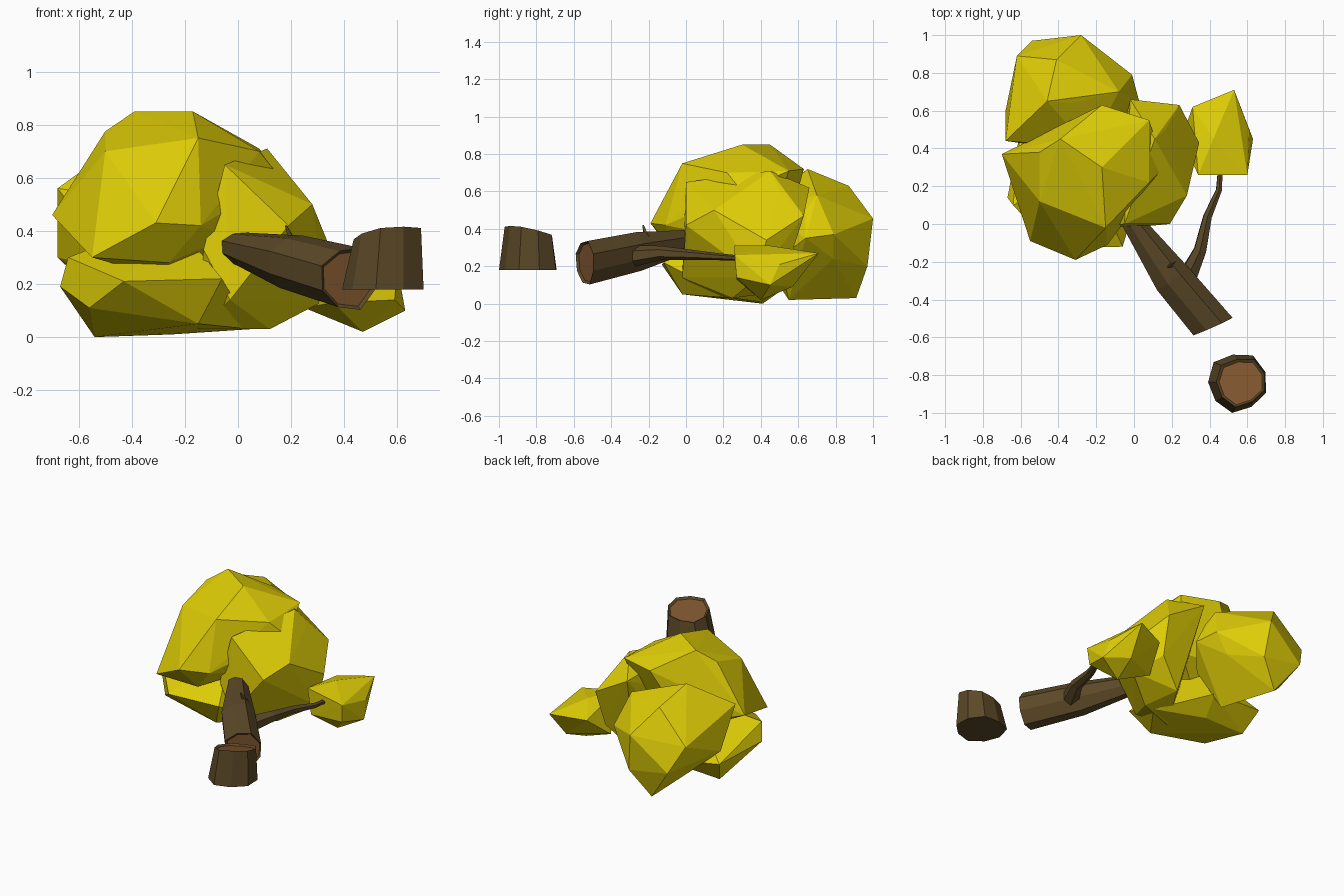
import bpy, bmesh, math
from mathutils import Vector


def mat(name, col):
    m = bpy.data.materials.new(name)
    m.diffuse_color = (*col, 1)
    return m


LEAF = mat("leaf", (0.75, 0.62, 0.002))
BARK = mat("bark", (0.105, 0.065, 0.02))
WOOD = mat("cut_wood", (0.21, 0.09, 0.028))


def finish(bm, name, *mats):
    bmesh.ops.recalc_face_normals(bm, faces=bm.faces)
    me = bpy.data.meshes.new(name)
    bm.to_mesh(me)
    bm.free()
    for m in mats:
        me.materials.append(m)
    ob = bpy.data.objects.new(name, me)
    bpy.context.collection.objects.link(ob)
    return ob


def blob(name, corners, centre=None, radii=None):
    """Coarse faceted leaf mass: hull of a plain icosphere core and its outer corners."""
    bm = bmesh.new()
    if centre:
        bmesh.ops.create_icosphere(bm, subdivisions=1, radius=1)
        for v in bm.verts:
            v.co = [centre[i] + v.co[i] * radii[i] for i in range(3)]
    for p in corners:
        bm.verts.new(p)
    res = bmesh.ops.convex_hull(bm, input=bm.verts)
    inner = {g for g in res["geom_interior"] + res["geom_unused"] if isinstance(g, bmesh.types.BMVert)}
    bmesh.ops.delete(bm, geom=list(inner), context='VERTS')
    return finish(bm, name, LEAF)


def limb(name, path, sides, start_normal=None, cut=False):
    """Tapered faceted limb through (x, y, z, radius) points, with optional sawn start."""
    bm = bmesh.new()
    pts = [Vector(p[:3]) for p in path]
    rings = []
    for i, p in enumerate(pts):
        d = pts[min(i + 1, len(pts) - 1)] - pts[max(i - 1, 0)]
        if i == 0 and start_normal:
            d = Vector(start_normal)
        d.normalize()
        ref = Vector((0, 0, 1)) if abs(d.z) < 0.8 else Vector((0, 1, 0))
        u = d.cross(ref).normalized()
        w = u.cross(d)
        ring = []
        for k in range(sides):
            a = math.tau * (k + 0.5) / sides
            r = path[i][3] * (1 + 0.06 * math.sin(k * 2.4))
            ring.append(bm.verts.new(p + (u * math.cos(a) + w * math.sin(a)) * r))
        rings.append(ring)
    for a, b in zip(rings, rings[1:]):
        for k in range(sides):
            j = (k + 1) % sides
            bm.faces.new((a[k], a[j], b[j], b[k]))
    cap = bm.faces.new(rings[0])
    bm.faces.new(rings[-1])
    bmesh.ops.recalc_face_normals(bm, faces=bm.faces)
    if cut:
        bmesh.ops.inset_region(bm, faces=[cap], use_boundary=True, use_even_offset=True,
                               thickness=path[0][3] * 0.1, depth=-0.012)
        cap.material_index = 1
    return finish(bm, name, BARK, WOOD)


# Leaf masses
blob("top_leaves", [
    (-0.31, -0.19, 0.43), (-0.14, -0.11, 0.42), (-0.55, -0.09, 0.30), (-0.70, 0.37, 0.46),
    (-0.17, 0.63, 0.72), (0.08, 0.55, 0.71), (0.16, 0.30, 0.60), (-0.39, 0.45, 0.85),
    (-0.17, 0.30, 0.85), (-0.50, 0.12, 0.70), (-0.15, -0.02, 0.75), (0.08, 0.22, 0.70),
    (-0.50, 0.38, 0.775), (-0.26, -0.06, 0.28)],
    (-0.27, 0.27, 0.50), (0.33, 0.31, 0.28))
blob("right_leaves", [
    (0.24, 0.63, 0.47), (-0.02, 0.66, 0.62), (0.345, 0.43, 0.34), (0.19, 0.00, 0.42),
    (-0.05, 0.00, 0.65), (0.28, 0.15, 0.50), (0.11, 0.45, 0.71), (0.17, 0.50, 0.61),
    (0.12, 0.25, 0.03), (0.33, 0.38, 0.14), (-0.13, -0.01, 0.33), (-0.03, -0.02, 0.14),
    (-0.15, 0.15, 0.03), (0.05, 0.48, 0.06), (0.22, 0.55, 0.22)])
blob("back_leaves", [
    (-0.62, 0.89, 0.42), (-0.54, 0.97, 0.25), (-0.28, 1.00, 0.455), (-0.01, 0.79, 0.37),
    (-0.68, 0.60, 0.30), (-0.68, 0.44, 0.56), (-0.46, 0.65, 0.72), (-0.41, 0.87, 0.63),
    (-0.38, 0.91, 0.03), (-0.25, 0.97, 0.20), (0.03, 0.64, 0.35), (-0.25, 0.55, 0.02),
    (-0.08, 0.70, 0.58)],
    (-0.33, 0.64, 0.37), (0.32, 0.28, 0.29))
blob("lower_leaves", [
    (-0.67, 0.14, 0.19), (-0.54, 0.41, 0.00), (-0.43, -0.13, 0.21), (-0.06, -0.12, 0.22),
    (-0.56, 0.02, 0.11), (-0.15, -0.02, 0.05), (0.05, 0.25, 0.03), (-0.25, 0.40, 0.01),
    (-0.64, 0.10, 0.30), (-0.60, 0.50, 0.15), (-0.20, 0.55, 0.10), (-0.25, 0.30, 0.45)])

# Small leaf tuft at the end of the branch
blob("branch_tuft", [
    (0.53, 0.71, 0.27), (0.63, 0.45, 0.10), (0.60, 0.26, 0.26), (0.34, 0.26, 0.31),
    (0.25, 0.45, 0.11), (0.31, 0.62, 0.25), (0.47, 0.40, 0.02), (0.36, 0.27, 0.13),
    (0.59, 0.27, 0.14), (0.42, 0.45, 0.31), (0.50, 0.57, 0.09), (0.61, 0.50, 0.21)])

# Fallen trunk, side branch and twig
limb("trunk", [(0.42, -0.54, 0.22, 0.12), (0.20, -0.28, 0.28, 0.108),
               (0.00, 0.00, 0.335, 0.062), (-0.10, 0.15, 0.36, 0.04)], 8,
     start_normal=(-0.41, 0.91, 0.05), cut=True)
limb("branch", [(0.27, -0.31, 0.25, 0.06), (0.35, -0.14, 0.27, 0.038), (0.39, 0.04, 0.26, 0.026),
                (0.45, 0.18, 0.25, 0.018), (0.46, 0.33, 0.24, 0.013)], 6)
limb("twig", [(0.21, -0.21, 0.35, 0.018), (0.18, -0.23, 0.42, 0.005)], 4)

# Stump, its sawn top tilted to the back left
stump = limb("stump", [(0.565, -0.835, 0.385, 0.132), (0.548, -0.838, 0.175, 0.158)], 9,
             start_normal=(0.13, -0.22, -1), cut=True)
for v in stump.data.vertices:
    v.co.y = max(v.co.y, -1.0)
    if v.co.z < 0.25:
        v.co.z = 0.18
